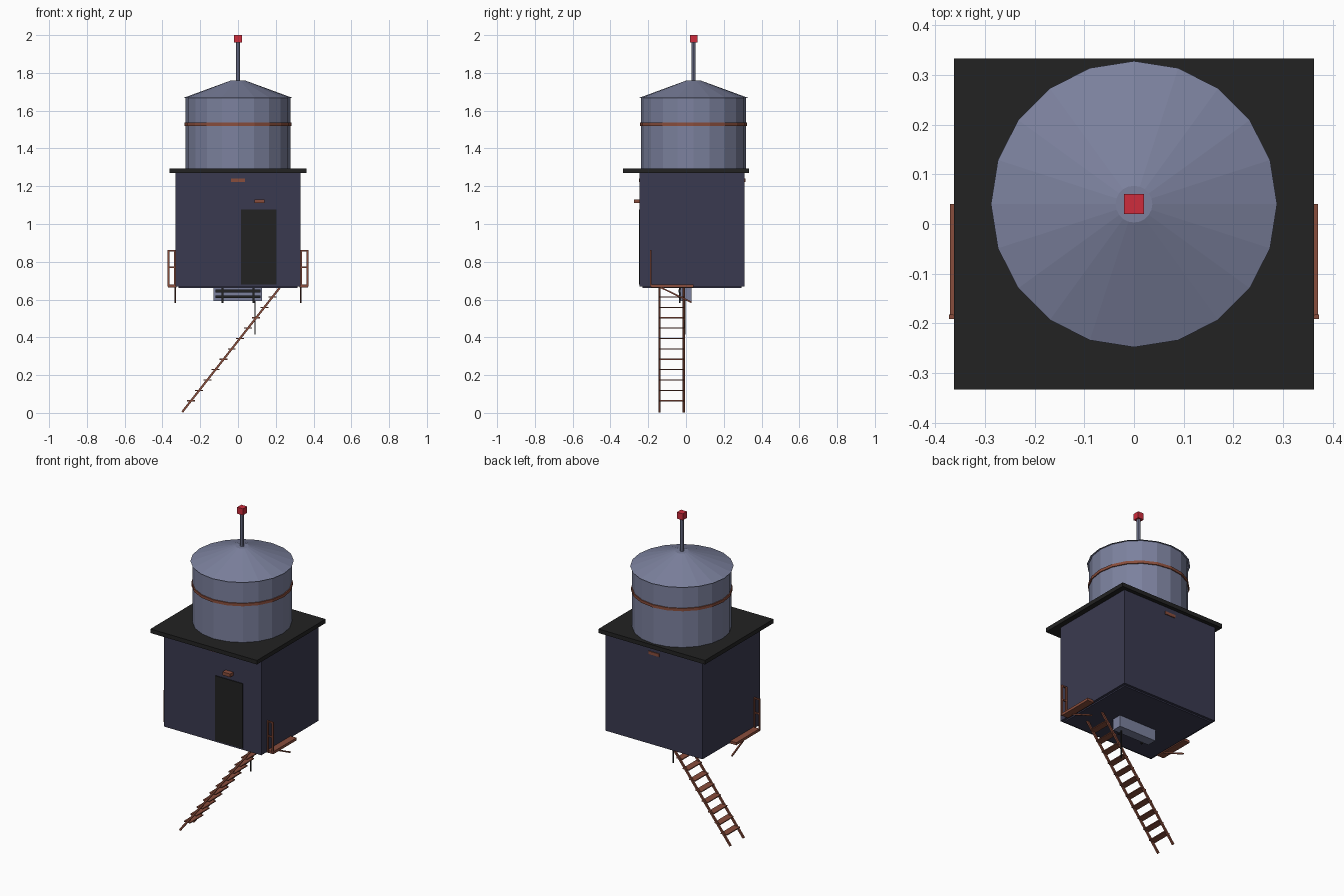
import bpy, bmesh, math
from mathutils import Vector

cube = bpy.data.objects.get("Cube")
if cube:
    bpy.data.objects.remove(cube, do_unlink=True)


def material(name, rgb):
    m = bpy.data.materials.new(name)
    m.use_nodes = True
    m.diffuse_color = (*rgb, 1)
    m.node_tree.nodes["Principled BSDF"].inputs["Base Color"].default_value = (*rgb, 1)
    return m


WALL = material("dark blue wall", (0.042, 0.042, 0.08))
STEEL = material("blue grey steel", (0.2, 0.22, 0.34))
BLACK = material("black", (0.016, 0.016, 0.016))
RUST = material("rust brown", (0.25, 0.075, 0.045))
RED = material("red lamp", (0.62, 0.025, 0.045))


def finish(bm, name, mat):
    mesh = bpy.data.meshes.new(name)
    bmesh.ops.recalc_face_normals(bm, faces=bm.faces)
    bm.to_mesh(mesh)
    bm.free()
    obj = bpy.data.objects.new(name, mesh)
    mesh.materials.append(mat)
    bpy.context.collection.objects.link(obj)
    return obj


def box(name, mat, x, y, z):
    """Box from (low, high) ranges."""
    bm = bmesh.new()
    bmesh.ops.create_cube(bm, size=1)
    for v in bm.verts:
        v.co = [r[0] if c < 0 else r[1] for c, r in zip(v.co, (x, y, z))]
    return finish(bm, name, mat)


def drum(name, mat, z, r1, r2, sides=20, y=0.04):
    """Upright cylinder or cone section."""
    bm = bmesh.new()
    bmesh.ops.create_cone(bm, cap_ends=True, segments=sides, radius1=r1, radius2=r2, depth=z[1] - z[0])
    bmesh.ops.translate(bm, verts=bm.verts, vec=(0, y, sum(z) / 2))
    return finish(bm, name, mat)


def bar(name, mat, a, b, w=0.01):
    """Square bar between two points."""
    a, b = Vector(a), Vector(b)
    bm = bmesh.new()
    bmesh.ops.create_cube(bm, size=1)
    bmesh.ops.scale(bm, verts=bm.verts, vec=(w, w, (b - a).length))
    obj = finish(bm, name, mat)
    obj.rotation_euler = (b - a).to_track_quat('Z', 'Y').to_euler()
    obj.location = (a + b) / 2
    return obj


# Cabin and roof slab
box("cabin", WALL, (-0.33, 0.33), (-0.245, 0.31), (0.67, 1.272))
box("floor_plate", WALL, (-0.315, 0.315), (-0.23, 0.295), (0.662, 0.672))
box("roof_slab", BLACK, (-0.362, 0.362), (-0.333, 0.333), (1.27, 1.295))
box("door", BLACK, (0.017, 0.205), (-0.25, -0.24), (0.68, 1.078))
box("door_lamp", RUST, (0.087, 0.14), (-0.276, -0.24), (1.11, 1.13))
for name, y in (("front", -0.245), ("back", 0.31)):
    box(name + "_vent", RUST, (-0.036, 0.036), (y - 0.005, y + 0.005), (1.222, 1.24))

# Water tank, lid and mast
drum("tank", STEEL, (1.29, 1.67), 0.277, 0.277)
drum("tank_band", RUST, (1.52, 1.537), 0.283, 0.283)
drum("tank_lid", STEEL, (1.668, 1.76), 0.288, 0.037)
drum("mast", STEEL, (1.75, 1.965), 0.011, 0.011, 8)
box("mast_lamp", RED, (-0.02, 0.02), (0.02, 0.06), (1.96, 2.0))

# Side ledges with end railings and braces
for side, s in (("left", 1), ("right", -1)):
    box(side + "_ledge", RUST, sorted((s * 0.325, s * 0.37)), (-0.185, 0.04), (0.664, 0.68))
    for x in (0.335, 0.368):
        bar(side + "_rail_post", RUST, (s * x, -0.187, 0.668), (s * x, -0.187, 0.862), 0.009)
    for z in (0.77, 0.858):
        bar(side + "_rail_bar", RUST, (s * 0.335, -0.187, z), (s * 0.37, -0.187, z), 0.008)
    bar(side + "_ledge_brace", RUST, (s * 0.333, -0.14, 0.667), (s * 0.333, 0.03, 0.585), 0.008)

# Ladder
foot, head = Vector((-0.295, 0, 0.005)), Vector((0.225, 0, 0.668))
for y in (-0.14, -0.012):
    shift = Vector((0, y, 0))
    bar("ladder_rail", RUST, foot + shift, head + shift, 0.011)
for i in range(11):
    p = foot.lerp(head, (0.06 + i * 0.0555) / 0.67)
    box("ladder_tread", RUST, (p.x - 0.021, p.x + 0.021), (-0.14, -0.012), (p.z - 0.003, p.z + 0.003))

# Service box under the floor, its grille and a hanging cord
box("service_box", STEEL, (-0.13, 0.127), (-0.03, 0.03), (0.592, 0.665))
for z in (0.615, 0.645):
    box("grille_bar", BLACK, (-0.12, 0.12), (-0.04, -0.03), (z - 0.007, z + 0.007))
for x in (-0.083, 0.083):
    box("grille_post", BLACK, (x - 0.005, x + 0.005), (-0.038, -0.028), (0.583, 0.665))
bar("hanging_cord", BLACK, (0.09, -0.005, 0.415), (0.09, -0.005, 0.668), 0.006)
